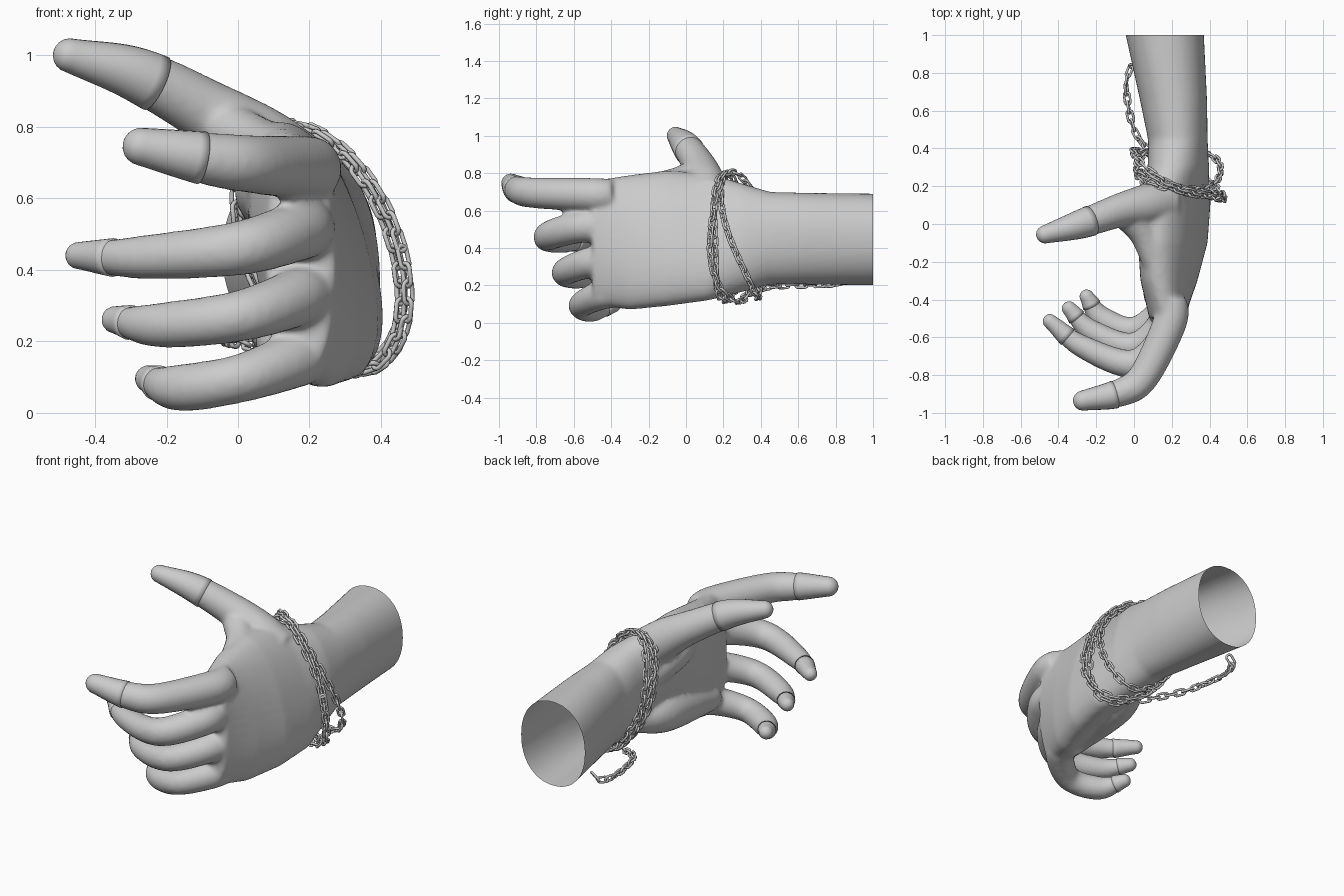
import bpy, bmesh, math
from mathutils import Vector, Matrix

if "Cube" in bpy.data.objects:
    bpy.data.objects.remove(bpy.data.objects["Cube"])

TAU = 2 * math.pi


def catmull(pts, n=8):
    # smooth resampling of a few control points
    p = [Vector(q) for q in pts]
    p = [2 * p[0] - p[1]] + p + [2 * p[-1] - p[-2]]
    out = []
    for i in range(1, len(p) - 2):
        a, b, c, d = p[i - 1:i + 3]
        for k in range(n):
            t = k / n
            out.append(0.5 * (2 * b + (c - a) * t + (2 * a - 5 * b + 4 * c - d) * t * t
                              + (3 * b - a - 3 * c + d) * t ** 3))
    return out + [p[-2]]


def loft(bm, rings):
    vs = [[bm.verts.new(co) for co in r] for r in rings]
    n = len(vs[0])
    for a, b in zip(vs, vs[1:]):
        for i in range(n):
            bm.faces.new((a[i], a[(i + 1) % n], b[(i + 1) % n], b[i]))
    bm.faces.new(vs[0][::-1])
    bm.faces.new(vs[-1])


def tube(bm, s, grow=0.0, n=24):
    # round tube along (x, y, z, radius) samples, ending in a dome
    pos = [q.to_3d() for q in s]
    rad = [q[3] + grow for q in s]
    d = (pos[-1] - pos[-2]).normalized()
    end, r = pos[-1].copy(), rad[-1]
    for k in range(1, 6):
        a = k / 5.3 * math.pi / 2
        pos.append(end + d * r * math.sin(a))
        rad.append(r * math.cos(a))
    rings = []
    for i, c in enumerate(pos):
        t = (pos[min(i + 1, len(pos) - 1)] - pos[max(i - 1, 0)]).normalized()
        side = t.cross(Vector((0, 0, 1))).normalized()
        up = side.cross(t)
        rings.append([c + rad[i] * (side * math.cos(TAU * j / n) + up * math.sin(TAU * j / n))
                      for j in range(n)])
    loft(bm, rings)


def finish(bm, name):
    bmesh.ops.recalc_face_normals(bm, faces=bm.faces)
    me = bpy.data.meshes.new(name)
    bm.to_mesh(me)
    bm.free()
    for p in me.polygons:
        p.use_smooth = True
    ob = bpy.data.objects.new(name, me)
    bpy.context.collection.objects.link(ob)
    return ob


# digit centre lines with radius; the ring finger is halfway between its neighbours
thumb = [(.17, .12, .66, .12), (.06, .1, .75, .11), (-.08, .07, .84, .09), (-.28, 0, .945, .074), (-.47, -.055, 1, .045)]
index = [(.19, -.4, .68, .09), (.19, -.52, .685, .09), (.05, -.81, .695, .082), (-.08, -.895, .71, .074), (-.27, -.935, .745, .05)]
middle = [(.18, -.4, .52, .09), (.17, -.58, .51, .085), (0, -.74, .46, .076), (-.28, -.645, .435, .06), (-.445, -.515, .44, .035)]
little = [(.18, -.34, .17, .085), (.16, -.45, .15, .08), (0, -.56, .095, .068), (-.17, -.5, .07, .065), (-.25, -.385, .095, .035)]
ring = [Vector(a).lerp(Vector(b), .52) for a, b in zip(middle, little)]
digits = {"thumb": (thumb, -.22), "index_finger": (index, -.08), "middle_finger": (middle, -.33),
          "ring_finger": (ring, -.29), "little_finger": (little, -.22)}

# forearm and palm: (y, centre x, half x, bottom z, top z, shear)
sections = [(1.06, .155, .212, .2, .69, 0), (.65, .21, .177, .205, .695, 0),
            (.45, .232, .158, .205, .7, -.03), (.3, .235, .158, .165, .745, -.12),
            (.12, .222, .152, .12, .8, -.28), (-.1, .205, .158, .09, .815, -.24),
            (-.3, .185, .14, .07, .79, -.14), (-.5, .175, .095, .1, .76, 0)]


def section(y, cx, hx, z0, z1, sh, n=48):
    pts, h = [], (z1 - z0) / 2
    for i in range(n):
        px, pz = [math.copysign(abs(f(TAU * i / n)) ** .92, f(TAU * i / n)) for f in (math.cos, math.sin)]
        pts.append((cx + hx * px + sh * h * pz, y, z0 + h + h * pz))
    return pts


bm = bmesh.new()
loft(bm, [section(*s) for s in sections])
for path, seam in digits.values():
    tube(bm, catmull(path))
# thumb web and fleshy pads of the palm
for pad in ([(-.03, .04, .79, .08), (.06, -.07, .75, .075), (.16, -.32, .7, .07)],
            [(.14, .2, .52, .08), (.09, 0, .62, .1), (.12, -.2, .62, .07)],
            [(.19, .2, .28, .08), (.14, 0, .26, .11), (.13, -.38, .2, .08)]):
    tube(bm, catmull(pad))
raw = finish(bm, "hand_raw")

# fuse into one skin, then cut the hollow forearm end
m = raw.modifiers.new("fuse", 'REMESH')
m.mode = 'VOXEL'
m.voxel_size = .013
m = raw.modifiers.new("soften", 'SMOOTH')
m.factor = .5
m.iterations = 8
fused = bpy.data.meshes.new_from_object(raw.evaluated_get(bpy.context.evaluated_depsgraph_get()))
bpy.data.objects.remove(raw)
bm = bmesh.new()
bm.from_mesh(fused)
bmesh.ops.bisect_plane(bm, geom=bm.verts[:] + bm.edges[:] + bm.faces[:],
                       plane_co=(0, 1, 0), plane_no=(0, 1, 0), clear_outer=True)
finish(bm, "hand")

# separate end joints with a fine seam
for name, (path, seam) in digits.items():
    bm = bmesh.new()
    tube(bm, [q for q in catmull(path) if q.x < seam], .003)
    finish(bm, name + "_tip")


def link(bm, mat, half=.017, r=.0155, wire=.0068, n=16, k=6):
    # one oval chain link
    rings = []
    for i in range(n):
        a = TAU * (i + .5) / n
        d = Vector((math.cos(a), math.sin(a), 0))
        c = d * r + Vector((math.copysign(half, d.x), 0, 0))
        rings.append([bm.verts.new(mat @ (c + wire * (d * math.cos(TAU * j / k)
                                                      + Vector((0, 0, math.sin(TAU * j / k))))))
                      for j in range(k)])
    for i in range(n):
        a, b = rings[i], rings[(i + 1) % n]
        for j in range(k):
            bm.faces.new((a[j], a[(j + 1) % k], b[(j + 1) % k], b[j]))


def chain(name, pts, step=.05):
    # links evenly spaced along a path, each a quarter turn from the last
    cum = [0]
    for a, b in zip(pts, pts[1:]):
        cum.append(cum[-1] + (b - a).length)
    count = round(cum[-1] / step)
    bm = bmesh.new()
    seg = 0
    for i in range(count):
        d = (i + .5) * cum[-1] / count
        while cum[seg + 1] < d:
            seg += 1
        t = (pts[seg + 1] - pts[seg]).normalized()
        p = pts[seg] + t * (d - cum[seg])
        side = t.cross(Vector((0, 1, .2))).normalized()
        rot = Matrix((t, side, t.cross(side))).transposed().to_4x4()
        roll = Matrix.Rotation(math.radians(40 + 90 * (i % 2)), 4, 'X')
        link(bm, Matrix.Translation(p) @ rot @ roll)
    finish(bm, name)


# three turns round the wrist: (centre y, y by cos, y by sin, half x, half z)
turns = [(.26, -.13, -.01, .222, .345), (.215, -.07, 0, .2, .34), (.29, -.05, -.1, .205, .325)]
for k, (y0, yc, ys, hx, hz) in enumerate(turns):
    pts = []
    for i in range(121):
        a = TAU * i / 120
        c, s = math.cos(a), math.sin(a)
        pts.append(Vector((.235 + hx * c - .27 * hz * s,
                           y0 + yc * c + ys * s + .01 * math.sin(3 * a + 2 * k), .46 + hz * s)))
    chain("wrist_chain_%d" % (k + 1), pts)

# loose tail lying along the forearm
chain("chain_tail", catmull([(.2, .3, .14), (.02, .46, .195), (-.04, .7, .205), (-.02, .82, .215), (.02, .84, .25)]))
